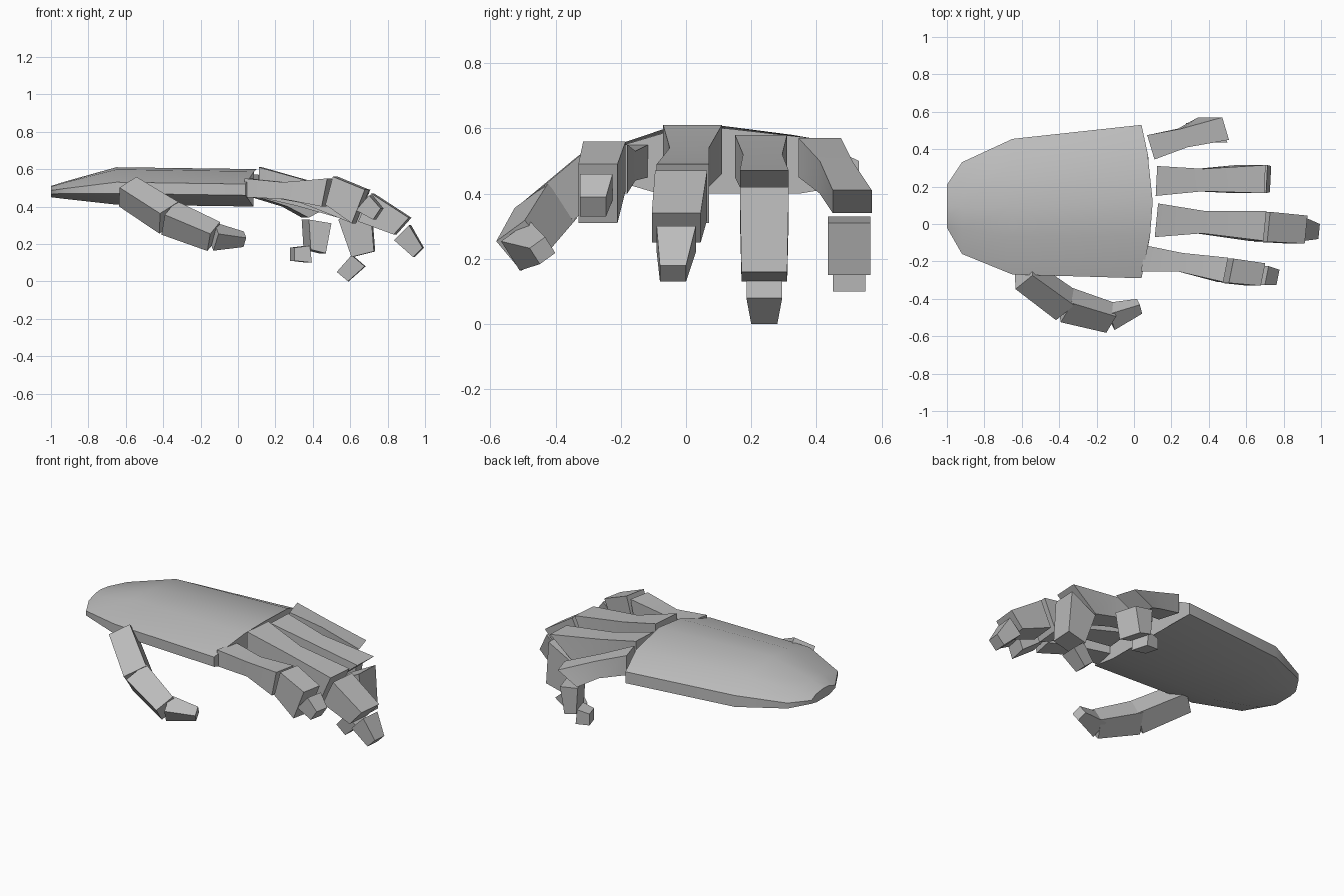
import bpy
import bmesh
import math
from mathutils import Vector, Quaternion

cube = bpy.data.objects.get("Cube")
if cube:
    bpy.data.objects.remove(cube, do_unlink=True)

# One plain grey for the whole hand
grey = bpy.data.materials.new("plain grey")
grey.use_nodes = True
colour = (0.5, 0.5, 0.5, 1)
grey.diffuse_color = colour
for node in grey.node_tree.nodes:
    if node.type == "BSDF_PRINCIPLED":
        node.inputs["Base Color"].default_value = colour


def loft(name, rings, angle=40):
    """Skin a closed solid through a list of cross-sections."""
    bm = bmesh.new()
    loops = [[bm.verts.new(point) for point in ring] for ring in rings]
    for first, second in zip(loops, loops[1:]):
        count = len(first)
        for i in range(count):
            j = (i + 1) % count
            bm.faces.new((first[i], first[j], second[j], second[i]))
    bm.faces.new(loops[0])
    bm.faces.new(loops[-1])
    bmesh.ops.recalc_face_normals(bm, faces=bm.faces)
    mesh = bpy.data.meshes.new(name)
    bm.to_mesh(mesh)
    bm.free()
    mesh.materials.append(grey)
    obj = bpy.data.objects.new(name, mesh)
    bpy.context.collection.objects.link(obj)
    bpy.ops.object.select_all(action="DESELECT")
    obj.select_set(True)
    bpy.context.view_layer.objects.active = obj
    bpy.ops.object.shade_smooth_by_angle(angle=math.radians(angle))
    return obj


# Palm: one faceted section swept from the wrist to the bowed knuckle line
section = [(0, .3), (0, .6), (.28, .94), (.5, 1), (.82, .85), (1, .5),
           (1, .15), (.78, 0), (.25, 0)]


def palm_ring(x, y_low, y_high, z_low, z_high, bow=0):
    return [(x + bow * math.sin(math.pi * across),
             y_low + across * (y_high - y_low),
             z_low + up * (z_high - z_low)) for across, up in section]


loft("palm", [
    palm_ring(-1, -.02, .21, .45, .51),
    palm_ring(-.92, -.16, .33, .44, .535),
    palm_ring(-.65, -.27, .455, .41, .61),
    palm_ring(.04, -.29, .53, .4, .6, bow=.06),
])


# Fingers: each ring is top x, top z, bottom x, bottom z, middle y, width
def finger_ring(spec, yaw):
    top_x, top_z, low_x, low_z, middle, width = spec
    half = width / 2
    return [(x + yaw * side * half, middle + side * half, z)
            for side, x, z in ((-1, top_x, top_z), (1, top_x, top_z),
                               (1, low_x, low_z), (-1, low_x, low_z))]


def finger(name, yaw, knuckle, middle, tip):
    parts = (("knuckle", knuckle), ("middle", middle), ("tip", tip))
    for part, specs in parts:
        loft(name + "_" + part, [finger_ring(s, yaw) for s in specs])


finger("index_finger", .2,
       [(.05, .55, .05, .45, -.185, .14), (.25, .53, .25, .44, -.205, .1),
        (.49, .55, .46, .4, -.245, .13)],
       [(.52, .56, .48, .41, -.25, .13), (.69, .49, .62, .31, -.27, .12)],
       [(.71, .46, .64, .38, -.275, .1), (.77, .39, .73, .33, -.285, .08)])

finger("middle_finger", .1,
       [(.12, .61, .12, .46, .02, .18), (.37, .54, .34, .42, .01, .12),
        (.7, .49, .62, .31, -.01, .16)],
       [(.72, .47, .65, .32, -.015, .16), (.92, .34, .84, .25, -.03, .15)],
       [(.92, .3, .84, .22, -.03, .12), (.99, .18, .94, .13, -.04, .08)])

finger("ring_finger", .05,
       [(.12, .58, .12, .45, .23, .16), (.37, .52, .33, .4, .235, .12),
        (.7, .47, .54, .34, .24, .15)],
       [(.71, .42, .54, .33, .24, .15), (.73, .16, .61, .13, .24, .14)],
       [(.68, .08, .61, .14, .24, .11), (.59, 0, .53, .05, .24, .08)])

finger("little_finger", -.3,
       [(.09, .57, .09, .45, .41, .13), (.27, .5, .25, .4, .46, .1),
        (.49, .41, .36, .34, .51, .12)],
       [(.48, .31, .36, .33, .5, .13), (.45, .15, .37, .17, .5, .13)],
       [(.38, .1, .37, .19, .5, .1), (.29, .11, .29, .18, .5, .08)])


# Thumb: square tapered blocks rolled about the direction they point in
def thumb_block(name, start, end, start_size, end_size, roll):
    start, end = Vector(start), Vector(end)
    axis = (end - start).normalized()
    side = axis.cross(Vector((0, 0, 1))).normalized()
    side = Quaternion(axis, math.radians(roll)) @ side
    rise = side.cross(axis)
    rings = []
    for centre, size in ((start, start_size), (end, end_size)):
        rings.append([centre + (side * a + rise * b) * size / 2
                      for a, b in ((-1, -1), (1, -1), (1, 1), (-1, 1))])
    loft(name, rings)


thumb_block("thumb_base", (-.59, -.27, .48), (-.37, -.43, .34), .13, .14, 30)
thumb_block("thumb_middle", (-.37, -.43, .34), (-.13, -.5, .24), .14, .12, 35)
thumb_block("thumb_tip", (-.13, -.495, .24), (.03, -.44, .225), .11, .06, 35)
